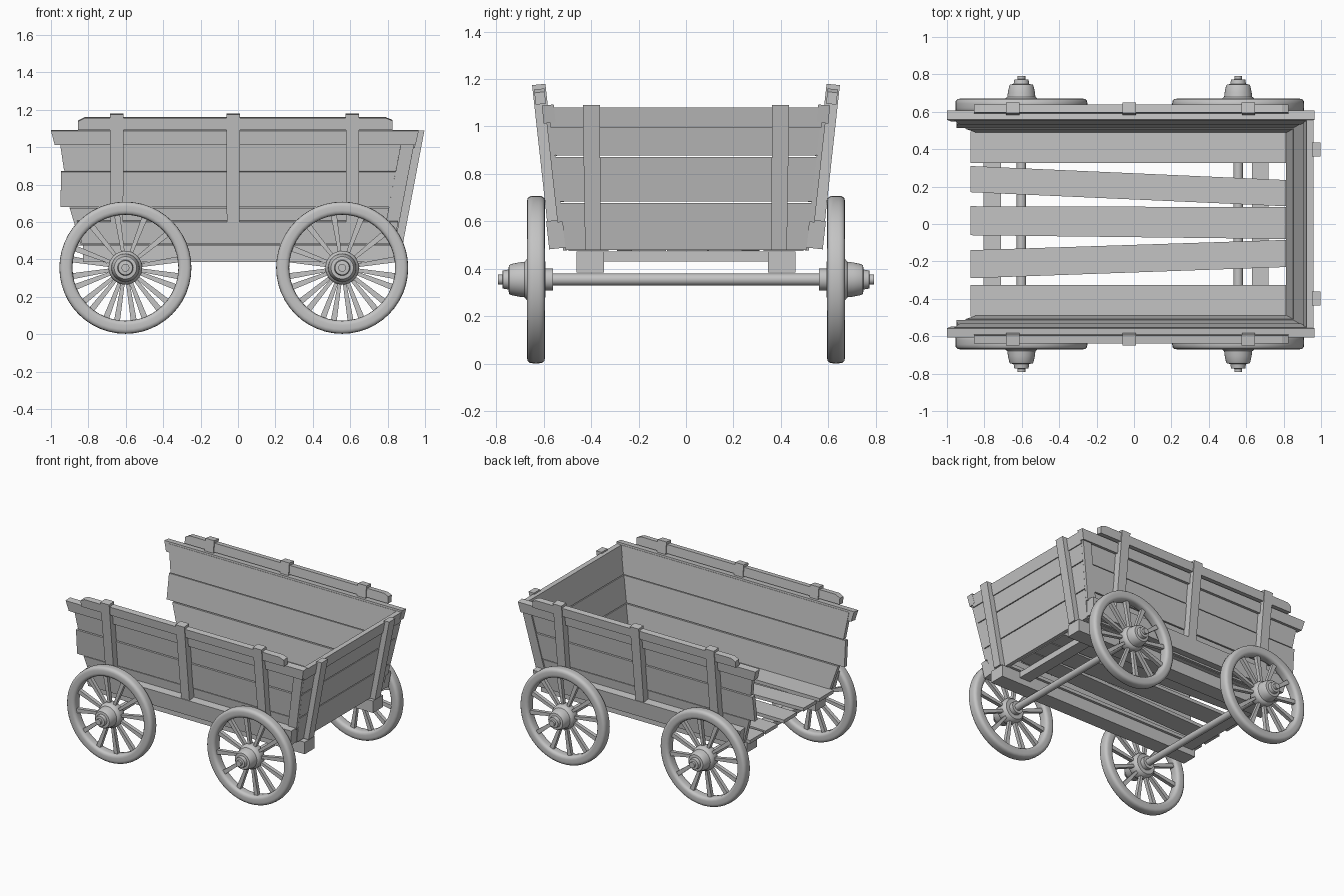
import bpy, bmesh, math
from mathutils import Matrix, Vector

cube = bpy.data.objects.get("Cube")
if cube:
    bpy.data.objects.remove(cube)

wood = bpy.data.materials.new("weathered grey")
wood.use_nodes = True
GREY = (0.55, 0.55, 0.55, 1)
wood.diffuse_color = GREY
wood.node_tree.nodes["Principled BSDF"].inputs["Base Color"].default_value = GREY

FLOOR = 0.48          # height where the walls start
SIDE_LEAN, END_LEAN = 0.11, 0.19


def finish(name, bm, mirror=False, smooth=False):
    bmesh.ops.recalc_face_normals(bm, faces=bm.faces)
    mesh = bpy.data.meshes.new(name)
    bm.to_mesh(mesh)
    bm.free()
    mesh.materials.append(wood)
    obj = bpy.data.objects.new(name, mesh)
    bpy.context.collection.objects.link(obj)
    if mirror:
        mod = obj.modifiers.new("Mirror", "MIRROR")
        mod.use_axis = (False, True, False)
        mod.use_mirror_merge = False
    if smooth:
        bpy.ops.object.select_all(action="DESELECT")
        obj.select_set(True)
        bpy.context.view_layer.objects.active = obj
        bpy.ops.object.shade_smooth_by_angle(angle=math.radians(42))
    return obj


def add_prism(bm, lower, upper):
    """Join two matching loops of points into a closed solid."""
    a = [bm.verts.new(p) for p in lower]
    b = [bm.verts.new(p) for p in upper]
    bm.faces.new(a)
    bm.faces.new(b)
    for i in range(len(a)):
        j = (i + 1) % len(a)
        bm.faces.new((a[i], a[j], b[j], b[i]))


def plank(name, lower, upper, mirror=False):
    bm = bmesh.new()
    add_prism(bm, lower, upper)
    return finish(name, bm, mirror)


def box(name, x, y, z, mirror=False):
    loop = [(x[0], y[0]), (x[1], y[0]), (x[1], y[1]), (x[0], y[1])]
    return plank(name, [(*p, z[0]) for p in loop], [(*p, z[1]) for p in loop], mirror)


def side_y(z):
    return 0.487 + SIDE_LEAN * (z - FLOOR)


def end_x(z):
    return 0.813 + END_LEAN * (z - FLOOR)


def side_panel(name, outline, inner, outer):
    """Leaning side part from an x,z outline, square to the lean, on both sides."""
    loops = [[(x, side_y(z) + d, z - SIDE_LEAN * d) for x, z in outline] for d in (inner, outer)]
    return plank(name, *loops, True)


def end_panel(name, outline, inner, outer, mirror=False):
    """Leaning end part from a y,z outline."""
    loops = [[(end_x(z) + d, y, z) for y, z in outline] for d in (inner, outer)]
    return plank(name, *loops, mirror)


def lathe(bm, profile, steps=40, closed=False):
    """Spin r,y points about the y axis."""
    verts = [bm.verts.new((r, y, 0)) for r, y in profile]
    pairs = list(zip(verts, verts[1:]))
    if closed:
        pairs.append((verts[-1], verts[0]))
    edges = [bm.edges.new(p) for p in pairs]
    bmesh.ops.spin(bm, geom=verts + edges, cent=(0, 0, 0), axis=(0, 1, 0),
                   angle=2 * math.pi, steps=steps, use_merge=True)
    bmesh.ops.remove_doubles(bm, verts=bm.verts, dist=0.0001)


# Side walls: three planks, sill, rail and raised top board
rows = [("lower", 0.48, 0.677, -0.84, -0.9, 0),
        ("middle", 0.683, 0.872, -0.95, -0.945, 0.004),
        ("upper", 0.878, 1.08, -0.93, -0.96, 0)]
for label, z0, z1, x0, x1, shift in rows:
    side_panel(f"side_{label}_plank",
               [(x0, z0), (end_x(z0), z0), (end_x(z1), z1), (x1, z1)], shift, shift + 0.03)
side_panel("side_sill", [(-0.835, 0.492), (0.84, 0.492), (0.855, 0.61), (-0.86, 0.61)], 0.02, 0.088)
side_panel("side_rail", [(-0.98, 1.018), (0.95, 1.018), (0.966, 1.093), (-1, 1.093)], 0.003, 0.053)
side_panel("side_top_board", [(-0.855, 1.1), (0.825, 1.1), (0.825, 1.15),
                              (0.79, 1.164), (-0.82, 1.164), (-0.855, 1.146)], 0.035, 0.078)
for label, x in (("rear", -0.648), ("middle", -0.026), ("front", 0.612)):
    side_panel(f"side_{label}_post", [(x - 0.034, 0.61), (x + 0.034, 0.61),
                                      (x + 0.036, 1.183), (x - 0.036, 1.183)], 0.028, 0.084)
# Corner battens where the sides meet the end wall
side_panel("corner_batten", [(end_x(0.6) - 0.045, 0.6), (end_x(0.6) + 0.026, 0.6),
                             (end_x(1.03) + 0.026, 1.03), (end_x(1.03) - 0.045, 1.03)], 0.02, 0.041)

# Closed end wall, the opposite end is open
for label, z0, z1, *_ in rows:
    w0, w1 = side_y(z0) + 0.02, side_y(z1) + 0.022
    end_panel(f"end_{label}_plank", [(-w0, z0), (w0, z0), (w1, z1), (-w1, z1)], 0, 0.027)
end_panel("end_rail", [(-0.57, 0.995), (0.57, 0.995), (0.578, 1.08), (-0.578, 1.08)], -0.004, 0.034)
end_panel("end_post", [(0.36, 0.48), (0.425, 0.48), (0.435, 1.09), (0.362, 1.09)], 0.024, 0.068, True)

# Floor planks, some laid askew
box("floor_side_plank", (-0.875, 0.813), (0.327, 0.495), (0.475, 0.5), True)
slats = [("left", 0.17, 0.31, 0.095, 0.235),
         ("middle", -0.06, 0.095, -0.08, 0.09),
         ("right", -0.29, -0.14, -0.23, -0.085)]
for label, a0, a1, b0, b1 in slats:
    loop = [(-0.875, a0), (0.813, b0), (0.813, b1), (-0.875, a1)]
    plank(f"floor_{label}_slat", [(*p, 0.475) for p in loop], [(*p, 0.5) for p in loop])

# Underframe
box("long_beam", (-0.83, 0.875), (0.345, 0.462), (0.385, 0.474), True)
box("rear_cross_beam", (-0.805, -0.71), (-0.35, 0.35), (0.43, 0.474))
box("front_cross_beam", (0.63, 0.72), (-0.35, 0.35), (0.43, 0.474))


def rounded(angle):
    """Point on a softly squared unit ring."""
    c, s = math.cos(angle), math.sin(angle)
    k = (abs(c) ** 4 + abs(s) ** 4) ** (-1 / 4)
    return c * k, s * k


# Wheels with axles
RIM = [(0.318 + 0.035 * c, 0.632 + 0.038 * s)
       for c, s in (rounded(math.tau * i / 20) for i in range(20))]
HUB = [(0, 0.56), (0.046, 0.56), (0.046, 0.592), (0.075, 0.592), (0.09, 0.61), (0.09, 0.655),
       (0.085, 0.672), (0.075, 0.68), (0.072, 0.705), (0.065, 0.738), (0.06, 0.746), (0.042, 0.748),
       (0.038, 0.772), (0.021, 0.774), (0.021, 0.792), (0, 0.792)]
SPOKES = 12
for label, x in (("rear", -0.602), ("front", 0.557)):
    centre = (x, 0, 0.355)
    for part, profile, closed in (("rim", RIM, True), ("hub", HUB, False)):
        bm = bmesh.new()
        lathe(bm, profile, 48, closed)
        finish(f"{label}_wheel_{part}", bm, True, True).location = centre
    # the two wheels of a pair are turned against each other
    for side, sign, phase in (("left", 1, 0.3), ("right", -1, 0.7)):
        bm = bmesh.new()
        for i in range(SPOKES):
            turn = Matrix.Rotation(math.tau * (i + phase) / SPOKES, 3, "Y")
            loops = [[turn @ Vector((sx * half, sign * 0.632 + sy * 0.014, radius))
                      for sx, sy in ((-1, -1), (1, -1), (1, 1), (-1, 1))]
                     for radius, half in ((0.07, 0.009), (0.292, 0.016))]
            add_prism(bm, *loops)
        finish(f"{label}_{side}_wheel_spokes", bm).location = centre
    bm = bmesh.new()
    lathe(bm, [(0, -0.58), (0.025, -0.58), (0.025, 0.58), (0, 0.58)], 24)
    finish(f"{label}_axle", bm, False, True).location = centre
